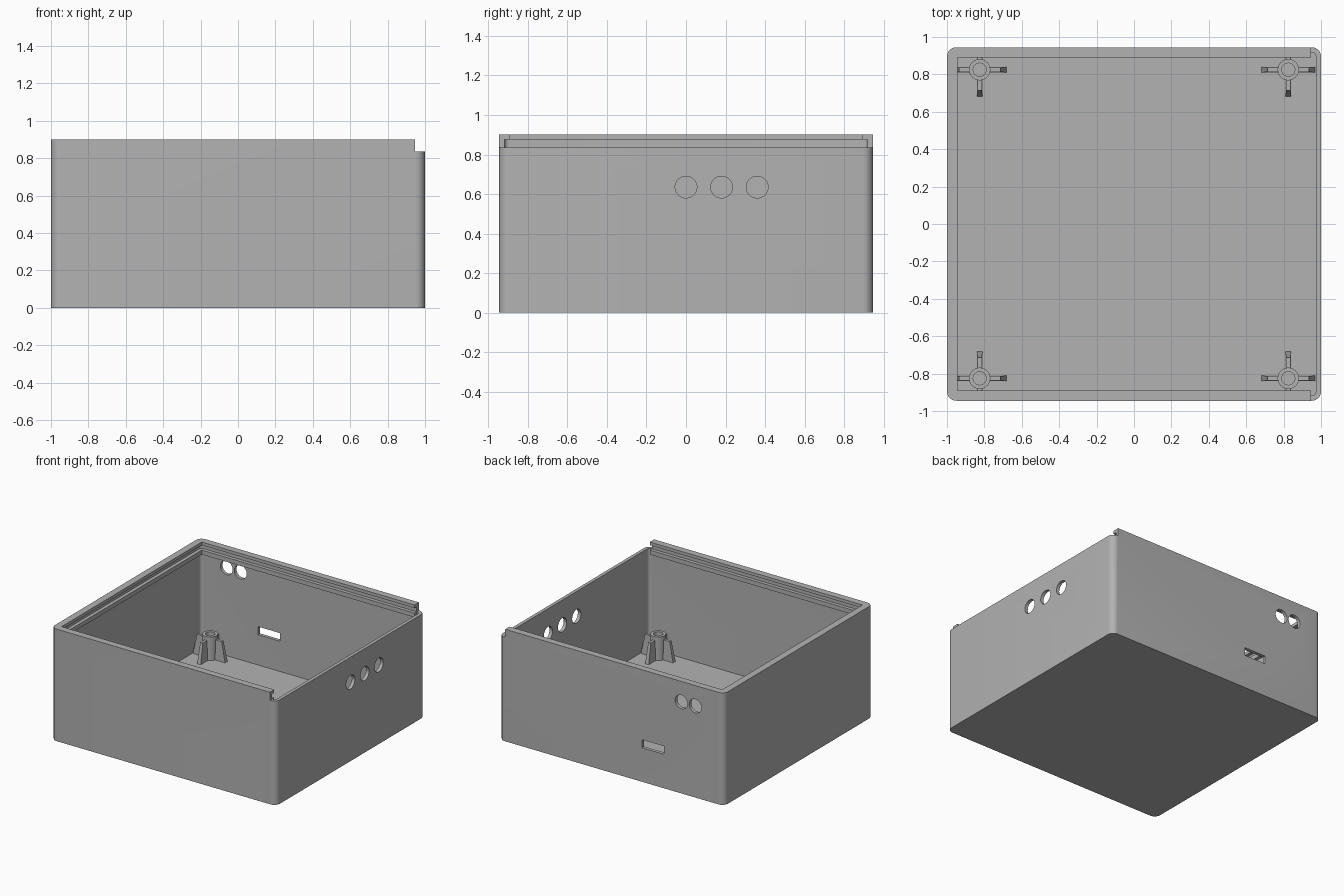
import bpy, bmesh
from math import pi, sin, cos
from mathutils import Matrix, Vector

default = bpy.data.objects.get("Cube")
if default:
    bpy.data.objects.remove(default)

grey = bpy.data.materials.new("mid grey plastic")
grey.use_nodes = True
colour = (0.448, 0.448, 0.448, 1)
grey.diffuse_color = colour
grey.node_tree.nodes["Principled BSDF"].inputs["Base Color"].default_value = colour

# Main sizes
HX, HY, HEIGHT = 1.0, 0.945, 0.9      # outer half sizes and height
WALL, FLOOR, RADIUS = 0.027, 0.03, 0.05
RAIL = 0.028                          # how far the lid rails stand out
END = 0.945                           # where the rails and side walls stop
SILL, LIP = 0.835, 0.875              # bottom and top of the lid groove
POST_X, POST_Y = 0.825, 0.825


def prism(name, outline, low, high, matrix=None):
    """Extrude a flat outline from low to high along z."""
    bm = bmesh.new()
    face = bm.faces.new([bm.verts.new((x, y, low)) for x, y in outline])
    new = bmesh.ops.extrude_face_region(bm, geom=[face])["geom"]
    verts = [v for v in new if isinstance(v, bmesh.types.BMVert)]
    bmesh.ops.translate(bm, verts=verts, vec=(0, 0, high - low))
    if matrix:
        bm.transform(matrix)
    return finish(name, bm)


def finish(name, bm):
    bmesh.ops.recalc_face_normals(bm, faces=bm.faces)
    mesh = bpy.data.meshes.new(name)
    bm.to_mesh(mesh)
    bm.free()
    mesh.materials.append(grey)
    obj = bpy.data.objects.new(name, mesh)
    bpy.context.collection.objects.link(obj)
    return obj


def rounded(hx, hy, r, steps=8):
    points = []
    for k, (sx, sy) in enumerate([(1, 1), (-1, 1), (-1, -1), (1, -1)]):
        for i in range(steps + 1):
            a = pi / 2 * (k + i / steps)
            points.append((sx * (hx - r) + r * cos(a), sy * (hy - r) + r * sin(a)))
    return points


def rect(x0, x1, y0, y1):
    return [(x0, y0), (x1, y0), (x1, y1), (x0, y1)]


def circle(r, n=48):
    return [(r * cos(2 * pi * i / n), r * sin(2 * pi * i / n)) for i in range(n)]


def combine(target, tool, operation):
    """Apply a boolean and remove the helper."""
    tool.hide_render = True
    mod = target.modifiers.new("join", "BOOLEAN")
    mod.operation, mod.solver, mod.object = operation, "EXACT", tool
    graph = bpy.context.evaluated_depsgraph_get()
    mesh = bpy.data.meshes.new_from_object(target.evaluated_get(graph))
    target.modifiers.clear()
    target.data = mesh
    bpy.data.objects.remove(tool)


# Open box with rounded upright corners
box = prism("box_shell", rounded(HX, HY, RADIUS), 0, HEIGHT)
cavity = prism("cavity", rounded(HX - WALL, HY - WALL, RADIUS - WALL), FLOOR, 1.2)
combine(box, cavity, "DIFFERENCE")

# Low end wall where the lid slides in
combine(box, prism("end_notch", rect(END, 1.2, -1.2, 1.2), SILL, 1.2), "DIFFERENCE")

# U-shaped lid rails on three walls, above and below the groove
ox, oy = HX - WALL + 0.01, HY - WALL + 0.01
ix, iy = HX - WALL - RAIL, HY - WALL - RAIL
u_shape = [(END, -oy), (-ox, -oy), (-ox, oy), (END, oy),
           (END, iy), (-ix, iy), (-ix, -iy), (END, -iy)]
for low, high in [(0.8, SILL), (LIP, HEIGHT)]:
    combine(box, prism("rail", u_shape, low, high), "UNION")

# Three round holes in the low end wall
for y in (0, 0.18, 0.36):
    place = Matrix.Translation((HX, y, 0.635)) @ Matrix.Rotation(pi / 2, 4, "Y")
    combine(box, prism("end_hole", circle(0.055), -0.1, 0.1, place), "DIFFERENCE")

# Two round holes and a slot in the back wall
for x in (-0.745, -0.62):
    place = Matrix.Translation((x, HY, 0.735)) @ Matrix.Rotation(pi / 2, 4, "X")
    combine(box, prism("back_hole", circle(0.055), -0.1, 0.1, place), "DIFFERENCE")
slot = prism("slot", rect(-0.465, -0.27, HY - 0.1, HY + 0.1), 0.273, 0.338)
combine(box, slot, "DIFFERENCE")


def screw_post(name, x, y):
    """Hollow round post."""
    bm = bmesh.new()
    low, top = FLOOR - 0.01, 0.22
    profile = [(0.057, low), (0.057, top), (0.035, top), (0.035, FLOOR + 0.005), (0, FLOOR + 0.005)]
    verts = [bm.verts.new((r, 0, z)) for r, z in profile]
    edges = [bm.edges.new(pair) for pair in zip(verts, verts[1:])]
    bmesh.ops.spin(bm, geom=verts + edges, cent=(0, 0, 0), axis=(0, 0, 1),
                   angle=2 * pi, steps=32)
    bmesh.ops.remove_doubles(bm, verts=bm.verts, dist=0.0005)
    bmesh.ops.translate(bm, verts=bm.verts, vec=(x, y, 0))
    return finish(name, bm)


def rib(name, x, y, angle, reach):
    """Tapered fin with a sloping outer end."""
    bm = bmesh.new()
    rings = []
    for z, length, half in [(FLOOR - 0.01, reach, 0.016), (0.19, min(reach, 0.11), 0.011)]:
        rings.append([bm.verts.new((px, py, z))
                      for px, py in rect(0.045, length, -half, half)])
    bottom, top = rings
    bm.faces.new(bottom)
    bm.faces.new(top)
    for i in range(4):
        j = (i + 1) % 4
        bm.faces.new([bottom[i], bottom[j], top[j], top[i]])
    bm.transform(Matrix.Translation((x, y, 0)) @ Matrix.Rotation(angle, 4, "Z"))
    return finish(name, bm)


# Four screw posts, each with four ribs
parts = [box]
for side, sx in (("left", 1), ("right", -1)):
    for end, sy in (("front", -1), ("back", 1)):
        x, y = sx * POST_X, sy * POST_Y
        label = f"{end}_{side}"
        parts.append(screw_post(f"{label}_post", x, y))
        for k in range(4):
            outward = (k == 1 and sy > 0) or (k == 3 and sy < 0)
            reach = 0.1 if outward else 0.145
            parts.append(rib(f"{label}_rib_{k + 1}", x, y, k * pi / 2, reach))

# Smooth the round parts, keep the edges crisp
bpy.ops.object.select_all(action="DESELECT")
for obj in parts:
    obj.select_set(True)
bpy.context.view_layer.objects.active = box
bpy.ops.object.shade_smooth_by_angle(angle=pi / 6)
